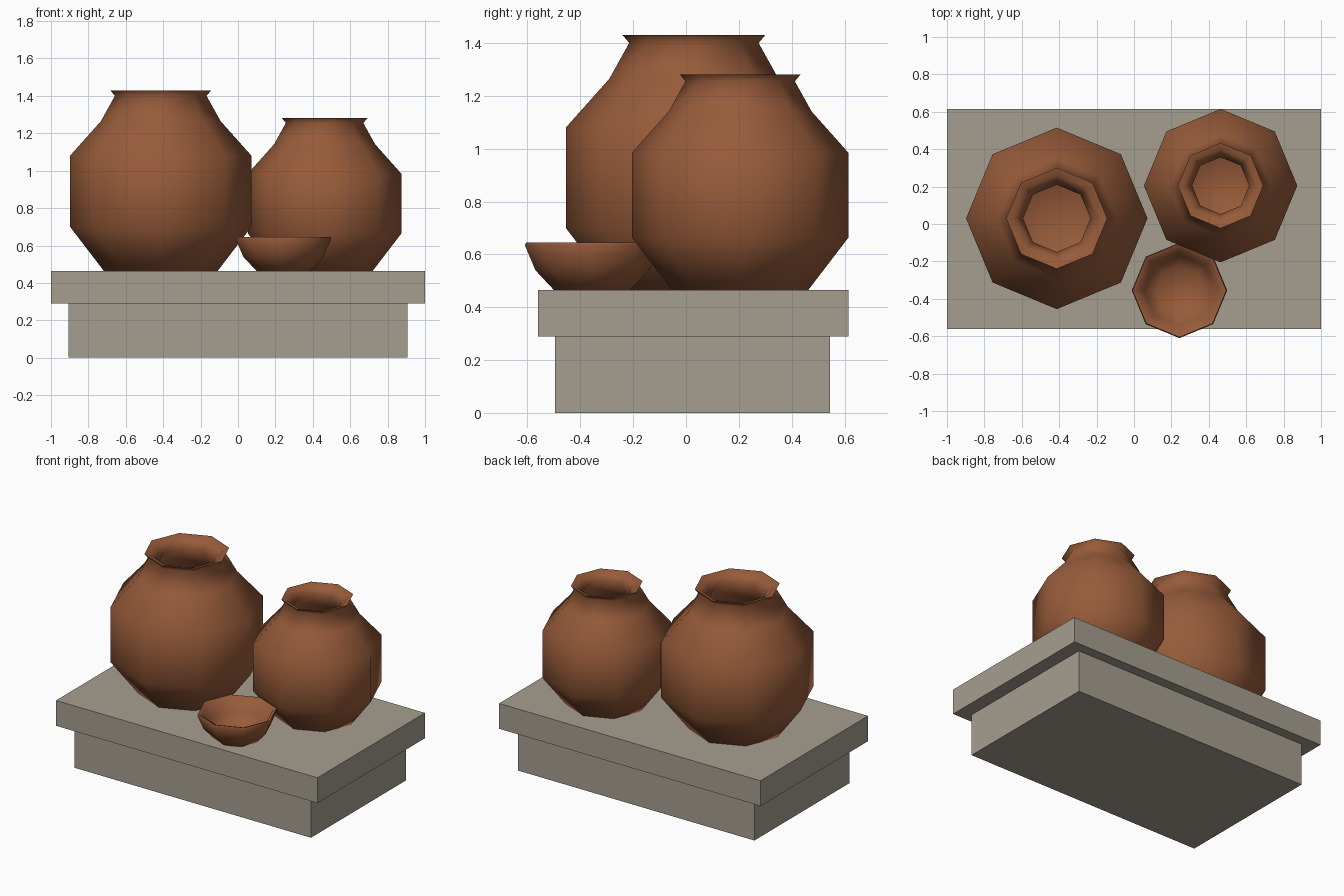
import bpy, bmesh
from math import cos, sin, pi, radians

cube = bpy.data.objects.get("Cube")
if cube:
    bpy.data.objects.remove(cube, do_unlink=True)

SIDES = 8
TOP = 0.465  # height of the slab's upper face


def material(name, rgb):
    m = bpy.data.materials.new(name)
    m.use_nodes = True
    m.diffuse_color = (*rgb, 1)
    bsdf = next(n for n in m.node_tree.nodes if n.type == 'BSDF_PRINCIPLED')
    bsdf.inputs["Base Color"].default_value = (*rgb, 1)
    return m


stone = material("grey stone", (0.38, 0.345, 0.28))
clay = material("terracotta", (0.31, 0.105, 0.042))


def finish(name, bm, mat, location):
    bmesh.ops.recalc_face_normals(bm, faces=bm.faces)
    mesh = bpy.data.meshes.new(name)
    bm.to_mesh(mesh)
    bm.free()
    mesh.materials.append(mat)
    ob = bpy.data.objects.new(name, mesh)
    ob.location = location
    bpy.context.collection.objects.link(ob)
    return ob


def block(name, width, depth, z0, z1, y):
    bm = bmesh.new()
    bmesh.ops.create_cube(bm, size=1)
    bmesh.ops.scale(bm, vec=(width, depth, z1 - z0), verts=bm.verts)
    return finish(name, bm, stone, (0, y, (z0 + z1) / 2))


def vessel(name, profile, x, y, scale=1):
    """Turn a (radius, height) profile, outside first, then down the inside."""
    bm = bmesh.new()
    rings = [[bm.verts.new((r * scale * cos(2 * pi * i / SIDES),
                            r * scale * sin(2 * pi * i / SIDES), h * scale))
              for i in range(SIDES)] for r, h in profile]
    for low, high in zip(rings, rings[1:]):
        for i in range(SIDES):
            j = (i + 1) % SIDES
            bm.faces.new((low[i], low[j], high[j], high[i]))
    bm.faces.new(rings[0])
    bm.faces.new(rings[-1])
    ob = finish(name, bm, clay, (x, y, TOP))
    bpy.ops.object.select_all(action='DESELECT')
    ob.select_set(True)
    bpy.context.view_layer.objects.active = ob
    bpy.ops.object.shade_smooth_by_angle(angle=radians(75))
    return ob


# Stepped plinth
block("plinth_base", 1.81, 1.04, 0, 0.29, 0.025)
block("plinth_slab", 2, 1.175, 0.29, TOP, 0.027)

# Two jars share one profile; the second is smaller
jar = [(0.305, 0), (0.485, 0.235), (0.485, 0.615), (0.32, 0.80),
       (0.245, 0.935), (0.27, 0.965),
       (0.23, 0.955), (0.18, 0.90), (0.26, 0.76), (0.43, 0.59),
       (0.43, 0.255), (0.28, 0.05)]
vessel("large_jar", jar, -0.413, 0.03)
vessel("small_jar", jar, 0.463, 0.205, 0.845)

# Open bowl
bowl = [(0.145, 0), (0.215, 0.075), (0.255, 0.17), (0.25, 0.18),
        (0.228, 0.172), (0.19, 0.085), (0.13, 0.025)]
vessel("bowl", bowl, 0.243, -0.355)
